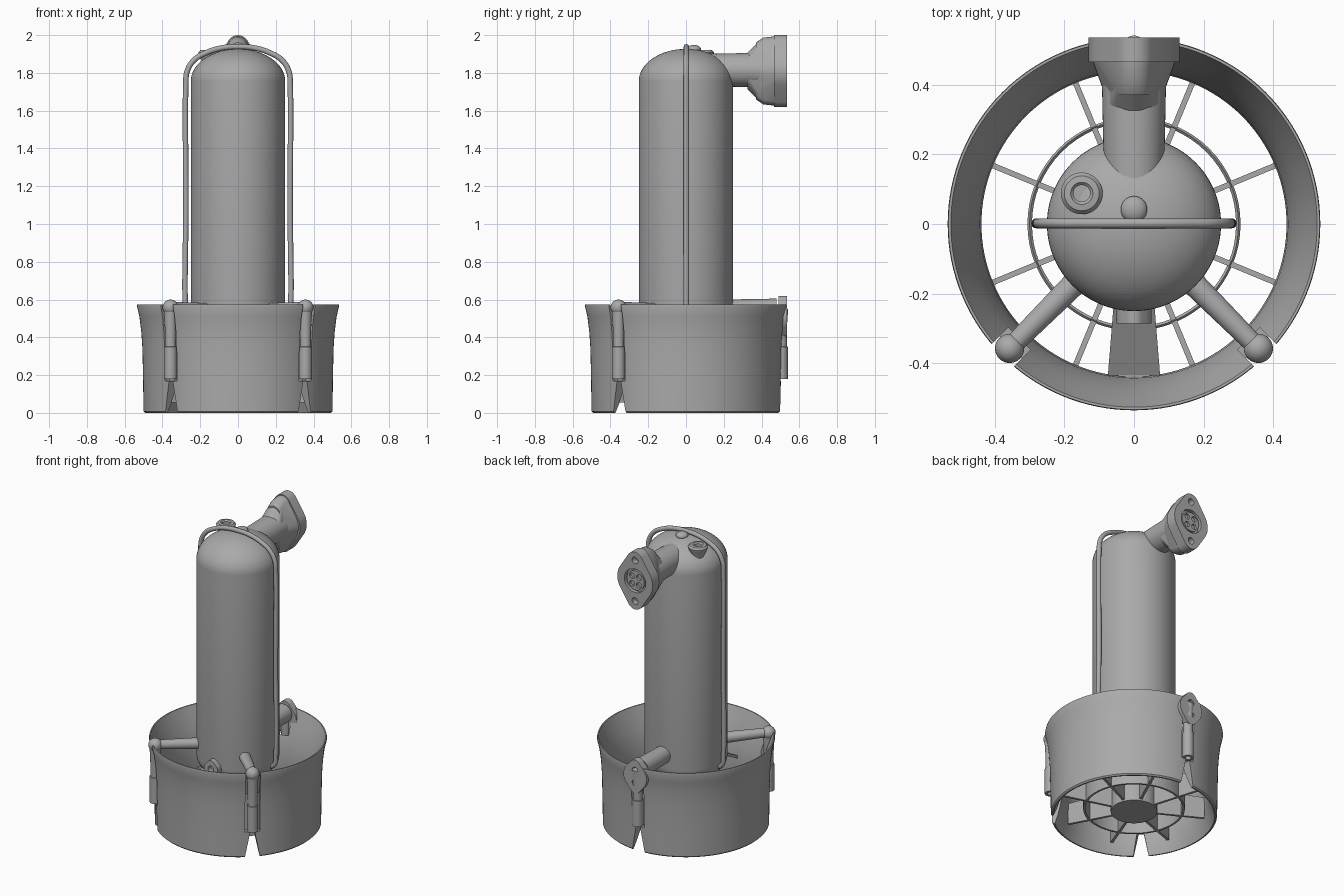
import bpy, bmesh
from math import pi, sin, cos, radians
from mathutils import Vector, Matrix

cube = bpy.data.objects.get("Cube")
if cube:
    bpy.data.objects.remove(cube, do_unlink=True)

GREY = (0.4, 0.4, 0.4, 1)
grey = bpy.data.materials.new("plain_grey")
grey.use_nodes = True
grey.diffuse_color = GREY
grey.node_tree.nodes["Principled BSDF"].inputs["Base Color"].default_value = GREY


def activate(ob):
    bpy.ops.object.select_all(action='DESELECT')
    ob.select_set(True)
    bpy.context.view_layer.objects.active = ob


def smooth(ob):
    activate(ob)
    bpy.ops.object.shade_smooth_by_angle(angle=radians(35))
    return ob


def finish(name, bm, matrix=Matrix()):
    bmesh.ops.transform(bm, matrix=matrix, verts=bm.verts)
    bmesh.ops.recalc_face_normals(bm, faces=bm.faces)
    me = bpy.data.meshes.new(name)
    bm.to_mesh(me)
    bm.free()
    me.materials.append(grey)
    ob = bpy.data.objects.new(name, me)
    bpy.context.collection.objects.link(ob)
    return smooth(ob)


def lathe(name, profile, matrix=Matrix(), steps=64, closed=False):
    bm = bmesh.new()
    vs = [bm.verts.new((r, 0, z)) for r, z in profile]
    pairs = list(zip(vs, vs[1:])) + ([(vs[-1], vs[0])] if closed else [])
    es = [bm.edges.new(p) for p in pairs]
    bmesh.ops.spin(bm, geom=vs + es, axis=(0, 0, 1), cent=(0, 0, 0),
                   angle=2 * pi, steps=steps)
    bmesh.ops.remove_doubles(bm, verts=bm.verts, dist=1e-5)
    return finish(name, bm, matrix)


def hull(name, points, matrix=Matrix()):
    bm = bmesh.new()
    for p in points:
        bm.verts.new(p)
    res = bmesh.ops.convex_hull(bm, input=bm.verts)
    junk = {g for g in res["geom_interior"] + res["geom_unused"]
            if isinstance(g, bmesh.types.BMVert)}
    bmesh.ops.delete(bm, geom=list(junk), context='VERTS')
    bmesh.ops.dissolve_limit(bm, angle_limit=0.01, verts=bm.verts, edges=bm.edges)
    return finish(name, bm, matrix)


def rod(name, p0, p1, r0, r1, sides=32):
    p0, p1 = Vector(p0), Vector(p1)
    bm = bmesh.new()
    bmesh.ops.create_cone(bm, cap_ends=True, segments=sides, radius1=r0,
                          radius2=r1, depth=(p1 - p0).length)
    turn = (p1 - p0).to_track_quat('Z', 'Y').to_matrix().to_4x4()
    return finish(name, bm, Matrix.Translation((p0 + p1) / 2) @ turn)


def ball(name, centre, radius, flat=1):
    bm = bmesh.new()
    bmesh.ops.create_uvsphere(bm, u_segments=32, v_segments=16, radius=radius)
    return finish(name, bm, Matrix.Translation(centre) @ Matrix.Diagonal((1, 1, flat, 1)))


def cut(ob, cutters):
    for c in cutters:
        c.hide_render = True
        mod = ob.modifiers.new("cut", 'BOOLEAN')
        mod.operation, mod.solver, mod.object = 'DIFFERENCE', 'EXACT', c
        activate(ob)
        bpy.ops.object.modifier_apply(modifier=mod.name)
        bpy.data.objects.remove(c, do_unlink=True)
    smooth(ob)


def lens(y, zc, big, small, offset):
    """Outline of a two-eared flange: one big circle and two small ones."""
    return [(r * cos(k * pi / 20), y, zc + dz + r * sin(k * pi / 20))
            for r, dz in ((big, 0), (small, offset), (small, -offset))
            for k in range(40)]


def drill(x, z, r, depth, y=0.535):
    return rod("drill", (x, y - depth, z), (x, y + 0.02, z), r, r, 24)


# Main housing: domed can with a rounded foot and a central hub
dome = [(0.25 * sin(t * pi / 32), 1.755 + 0.172 * cos(t * pi / 32)) for t in range(17)]
dome[0] = (0, 1.927)
foot = [(0.25 - 0.09 * (1 - cos(t * pi / 12)), 0.46 - 0.09 * sin(t * pi / 12))
        for t in range(7)]
lathe("housing", dome + foot + [(0.14, 0.33), (0.14, 0.03), (0, 0.03)], steps=96)

# Flared shroud with three post channels and notches
shroud = lathe("shroud", [
    (0.492, 0), (0.5, 0.008), (0.503, 0.2), (0.506, 0.34), (0.512, 0.43),
    (0.522, 0.51), (0.535, 0.565), (0.533, 0.575), (0.526, 0.575), (0.505, 0.52),
    (0.478, 0.45), (0.455, 0.37), (0.442, 0.29), (0.438, 0.2), (0.445, 0.12),
    (0.465, 0.05), (0.484, 0)], steps=128, closed=True)
POSTS = [radians(a) for a in (90, 225, 315)]
for ang in POSTS:
    spin = Matrix.Rotation(ang, 4, 'Z')
    channel = hull("channel", [(x, y, z) for x in (0.465, 0.6)
                               for y in (-0.045, 0.045) for z in (0.17, 0.7)], spin)
    notch = hull("notch", [(x, s * w, z) for x in (0.38, 0.6) for s in (-1, 1)
                           for w, z in ((0.012, 0.18), (0.05, -0.02))], spin)
    cut(shroud, [channel, notch])

# Posts in the channels, with arms running in to the housing
for n, ang in enumerate(POSTS):
    d = Vector((cos(ang), sin(ang), 0))
    place = Matrix.Translation(d * 0.505)
    lathe(f"post_{n}", [(0, 0.25), (0.018, 0.25), (0.018, 0.18), (0.034, 0.18),
                        (0.034, 0.35), (0.029, 0.352), (0.031, 0.48),
                        (0.036, 0.55), (0, 0.56)], place, 32)
    if n:
        rod(f"arm_{n}", d * 0.2 + Vector((0, 0, 0.545)),
            d * 0.505 + Vector((0, 0, 0.56)), 0.036, 0.028)
        ball(f"elbow_{n}", d * 0.505 + Vector((0, 0, 0.558)), 0.042)

# Rear lower outlet with a small two-hole flange
rod("outlet_arm", (0, 0.2, 0.545), (0, 0.48, 0.545), 0.055, 0.06)
outlet = hull("outlet_flange", lens(0.49, 0.51, 0.085, 0.04, 0.07)
              + lens(0.535, 0.51, 0.085, 0.04, 0.07))
cut(outlet, [drill(0, 0.51 + s * 0.04, 0.022, 0.03) for s in (-1, 1)])

# Strainer under the housing: radial fins and a ring
for k in range(8):
    turn = Matrix.Rotation((k + 0.5) * pi / 4, 4, 'Z')
    hull(f"fin_{k}", [(x, y, z) for x, low in ((0.13, 0.04), (0.443, 0.06))
                      for y in (-0.008, 0.008) for z in (low, 0.2)], turn)
lathe("strainer_ring", [(0.293, 0.05), (0.306, 0.05), (0.306, 0.195), (0.3, 0.202),
                        (0.293, 0.195)], closed=True)

# Front bracket: sloping plate and a drilled tab
hull("front_plate", [(s * w, y, z + t) for s in (-1, 1) for t in (0, -0.02)
                     for w, y, z in ((0.056, -0.2, 0.42), (0.075, -0.435, 0.3))])
tab = hull("front_tab", lens(-0.285, 0.46, 0.05, 0.03, 0.03)
           + lens(-0.235, 0.46, 0.05, 0.03, 0.03))
cut(tab, [drill(0, 0.465, 0.02, 0.03, y=-0.275)])

# Upper connector: neck, tapering body and socket flange
ZC = 1.81
rod("connector_neck", (0, 0.08, 1.815), (0, 0.45, 1.815), 0.085, 0.093, 48)
hull("connector_collar", lens(0.325, ZC, 0.085, 0.05, 0.045)
     + lens(0.4, ZC, 0.085, 0.05, 0.12))
hull("connector_body", lens(0.37, ZC, 0.083, 0.05, 0.1)
     + lens(0.41, ZC, 0.086, 0.052, 0.125) + lens(0.475, ZC, 0.122, 0.054, 0.13))
flange = hull("connector_flange", lens(0.465, ZC, 0.13, 0.058, 0.132)
              + lens(0.535, ZC, 0.13, 0.058, 0.132))
cut(flange, [drill(0, ZC, 0.078, 0.025)]
    + [drill(0, ZC + s * 0.135, 0.022, 0.04) for s in (-1, 1)])
socket = rod("socket_insert", (0, 0.5, ZC), (0, 0.53, ZC), 0.064, 0.064, 48)
cut(socket, [drill(sx * 0.026, ZC + sz * 0.026, 0.018, 0.02)
             for sx in (-1, 1) for sz in (-1, 1)])

# Vent boss and small knob on the dome
lathe("vent_boss", [(0, 1.88), (0.024, 1.88), (0.024, 1.914), (0.032, 1.922),
                    (0.05, 1.92), (0.06, 1.908), (0.056, 1.89), (0.04, 1.86),
                    (0.035, 1.8), (0, 1.8)], Matrix.Translation((-0.15, 0.088, 0)), 32)
ball("dome_knob", (0, 0.042, 1.925), 0.038, 0.6)

# Guard rod looping over the housing
half = [(0.22, 0.43), (0.265, 0.455), (0.276, 0.52), (0.276, 1.1), (0.276, 1.74),
        (0.27, 1.805), (0.235, 1.865), (0.165, 1.908), (0.085, 1.932)]
path = half + [(0, 1.938)] + [(-x, z) for x, z in reversed(half)]
cu = bpy.data.curves.new("guard_rod", 'CURVE')
cu.dimensions = '3D'
cu.bevel_depth = 0.0145
cu.bevel_resolution = 4
cu.use_fill_caps = True
sp = cu.splines.new('BEZIER')
sp.bezier_points.add(len(path) - 1)
for bp, (x, z) in zip(sp.bezier_points, path):
    bp.co = (x, 0.002, z)
    bp.handle_left_type = bp.handle_right_type = 'AUTO'
cu.materials.append(grey)
guard = bpy.data.objects.new("guard_rod", cu)
bpy.context.collection.objects.link(guard)
activate(guard)
bpy.ops.object.convert(target='MESH')
smooth(bpy.context.view_layer.objects.active)
